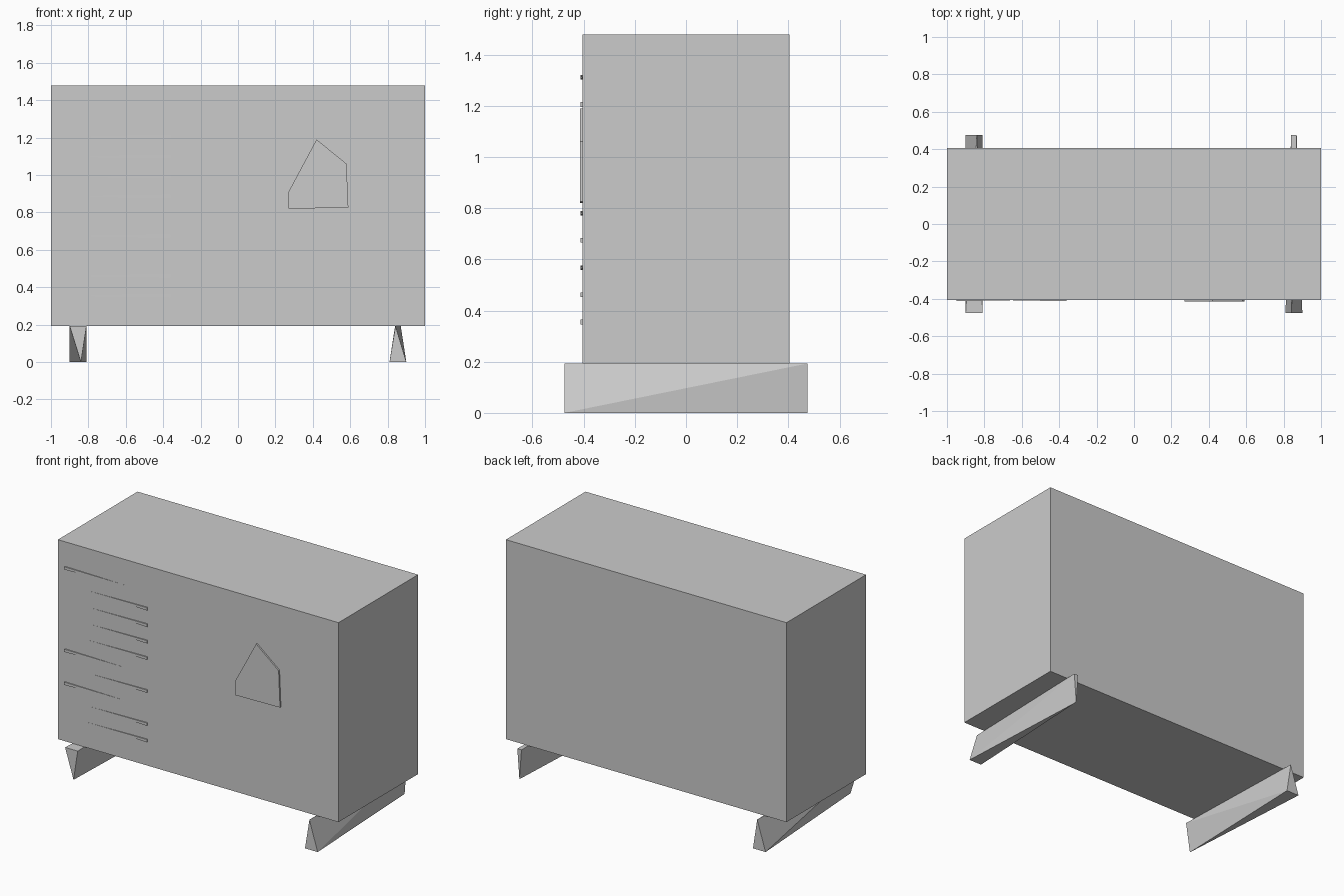
import bpy

if "Cube" in bpy.data.objects:
    bpy.data.objects.remove(bpy.data.objects["Cube"])

FRONT = -0.405


def add_mesh(name, verts, faces):
    mesh = bpy.data.meshes.new(name)
    mesh.from_pydata(verts, [], faces)
    mesh.update()
    obj = bpy.data.objects.new(name, mesh)
    bpy.context.collection.objects.link(obj)
    return obj


def box(name, lo, hi):
    bpy.ops.mesh.primitive_cube_add(size=1, location=[(a + b) / 2 for a, b in zip(lo, hi)])
    obj = bpy.context.object
    obj.name = name
    obj.scale = [b - a for a, b in zip(lo, hi)]
    return obj


def twisted_foot(name, edge_end, edge_z, edge_x, tip_x, far_edge_x, far_tip_x):
    """Bar whose two triangular ends point opposite ways."""
    y, top = 0.475 * edge_end, 0.193
    tip_z = top - edge_z
    verts = [(edge_x[0], y, edge_z), (edge_x[1], y, edge_z), (tip_x, y, tip_z),
             (far_edge_x[0], -y, tip_z), (far_edge_x[1], -y, tip_z), (far_tip_x, -y, edge_z)]
    faces = [(0, 1, 2), (3, 5, 4), (0, 2, 3), (1, 4, 2), (2, 4, 3),
             (0, 3, 5), (1, 5, 4), (0, 5, 1)]
    obj = add_mesh(name, verts, faces)
    # consistent outward faces
    import bmesh
    bm = bmesh.new()
    bm.from_mesh(obj.data)
    bmesh.ops.recalc_face_normals(bm, faces=bm.faces)
    bm.to_mesh(obj.data)
    bm.free()
    return obj


# cabinet body
box("cabinet", (-1, FRONT, 0.193), (1, -FRONT, 1.478))

# feet
twisted_foot("left_foot", -1, 0.193, (-0.90, -0.81), -0.84, (-0.90, -0.81), -0.84)
twisted_foot("right_foot", -1, 0.0, (0.81, 0.90), 0.842, (0.84, 0.87), 0.855)

# grille slats: slim wedges, tapering left or right
for i in range(10):
    z = 1.31 - i * 0.1062
    near, far = (-0.95, -0.36) if i in (0, 5, 7) else (-0.36, -0.95)
    out, back = FRONT - 0.008, FRONT + 0.003
    verts = [(near, out, z - 0.008), (near, out, z + 0.01),
             (near, back, z - 0.008), (near, back, z + 0.01), (far, back, z)]
    faces = [(0, 1, 3, 2), (0, 4, 1), (1, 4, 3), (2, 4, 0), (3, 4, 2)]
    if near > far:
        faces = [f[::-1] for f in faces]
    faces = [f[::-1] for f in faces]
    add_mesh(f"grille_slat_{i + 1}", verts, faces)

# shallow raised plate
outline = [(0.27, 0.82), (0.59, 0.825), (0.58, 1.06), (0.42, 1.19), (0.27, 0.91)]
n = len(outline)
verts = [(x, FRONT - 0.01, z) for x, z in outline] + [(x, FRONT + 0.003, z) for x, z in outline]
faces = [tuple(range(n)), tuple(range(2 * n - 1, n - 1, -1))]
faces += [(i, i + n, (i + 1) % n + n, (i + 1) % n) for i in range(n)]
add_mesh("front_plate", verts, faces)
